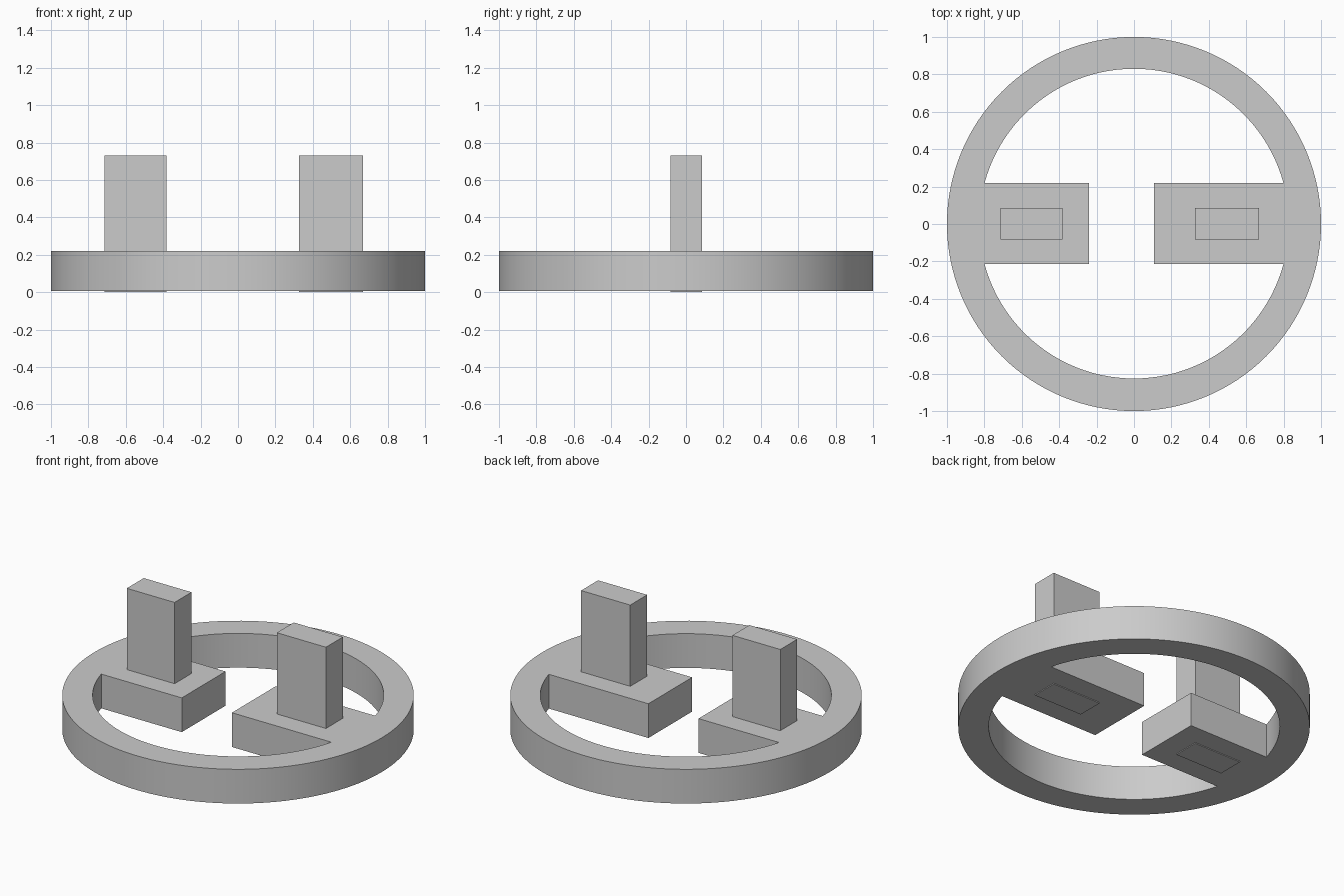
import bpy
import bmesh
from math import asin, cos, pi, sin

cube = bpy.data.objects.get("Cube")
if cube:
    bpy.data.objects.remove(cube, do_unlink=True)

# One plain grey finish for every part
grey = bpy.data.materials.new("light_grey")
grey.use_nodes = True
grey.diffuse_color = (0.6, 0.6, 0.6, 1)
grey.node_tree.nodes["Principled BSDF"].inputs["Base Color"].default_value = grey.diffuse_color

OUTER, INNER = 1.0, 0.828
BOTTOM, TOP, POST_TOP = 0.005, 0.22, 0.73
MID_Y = 0.002
TAB_HALF, POST_HALF = 0.217, 0.084
TAB_LEFT, TAB_RIGHT = 0.108, -0.24


def make_object(name, bm):
    bmesh.ops.recalc_face_normals(bm, faces=bm.faces[:])
    mesh = bpy.data.meshes.new(name)
    bm.to_mesh(mesh)
    bm.free()
    mesh.materials.append(grey)
    obj = bpy.data.objects.new(name, mesh)
    bpy.context.collection.objects.link(obj)
    return obj


def arc(radius, start, end, steps, mid_y=0):
    angles = [start + (end - start) * i / steps for i in range(steps + 1)]
    return [(radius * cos(a), mid_y + radius * sin(a)) for a in angles]


def add_loop(bm, points):
    verts = [bm.verts.new((x, y, BOTTOM)) for x, y in points]
    return [bm.edges.new((v, verts[i - 1])) for i, v in enumerate(verts)]


# Ring with two inward tabs, extruded from a single flat outline
bm = bmesh.new()
a = asin(TAB_HALF / INNER)
low, high = MID_Y - TAB_HALF, MID_Y + TAB_HALF
hole = arc(INNER, a, pi - a, 48, MID_Y) + [(TAB_RIGHT, high), (TAB_RIGHT, low)]
hole += arc(INNER, pi + a, 2 * pi - a, 48, MID_Y) + [(TAB_LEFT, low), (TAB_LEFT, high)]
edges = add_loop(bm, arc(OUTER, 0, 2 * pi, 128)[:-1]) + add_loop(bm, hole)
bmesh.ops.triangle_fill(bm, edges=edges, use_beauty=True, normal=(0, 0, 1))
top = bmesh.ops.extrude_face_region(bm, geom=bm.faces[:], use_keep_orig=True)
top_verts = [g for g in top["geom"] if isinstance(g, bmesh.types.BMVert)]
bmesh.ops.translate(bm, verts=top_verts, vec=(0, 0, TOP - BOTTOM))
ring = make_object("ring_with_tabs", bm)
bpy.ops.object.select_all(action="DESELECT")
ring.select_set(True)
bpy.context.view_layer.objects.active = ring
bpy.ops.object.shade_smooth_by_angle(angle=pi / 6)

# Upright posts passing through the tabs to just below the ring
for name, x0, x1 in (("right_post", -0.715, -0.383), ("left_post", 0.327, 0.668)):
    bm = bmesh.new()
    bmesh.ops.create_cube(bm, size=1)
    bmesh.ops.scale(bm, verts=bm.verts, vec=(x1 - x0, 2 * POST_HALF, POST_TOP))
    bmesh.ops.translate(bm, verts=bm.verts, vec=((x0 + x1) / 2, MID_Y, POST_TOP / 2))
    make_object(name, bm)
